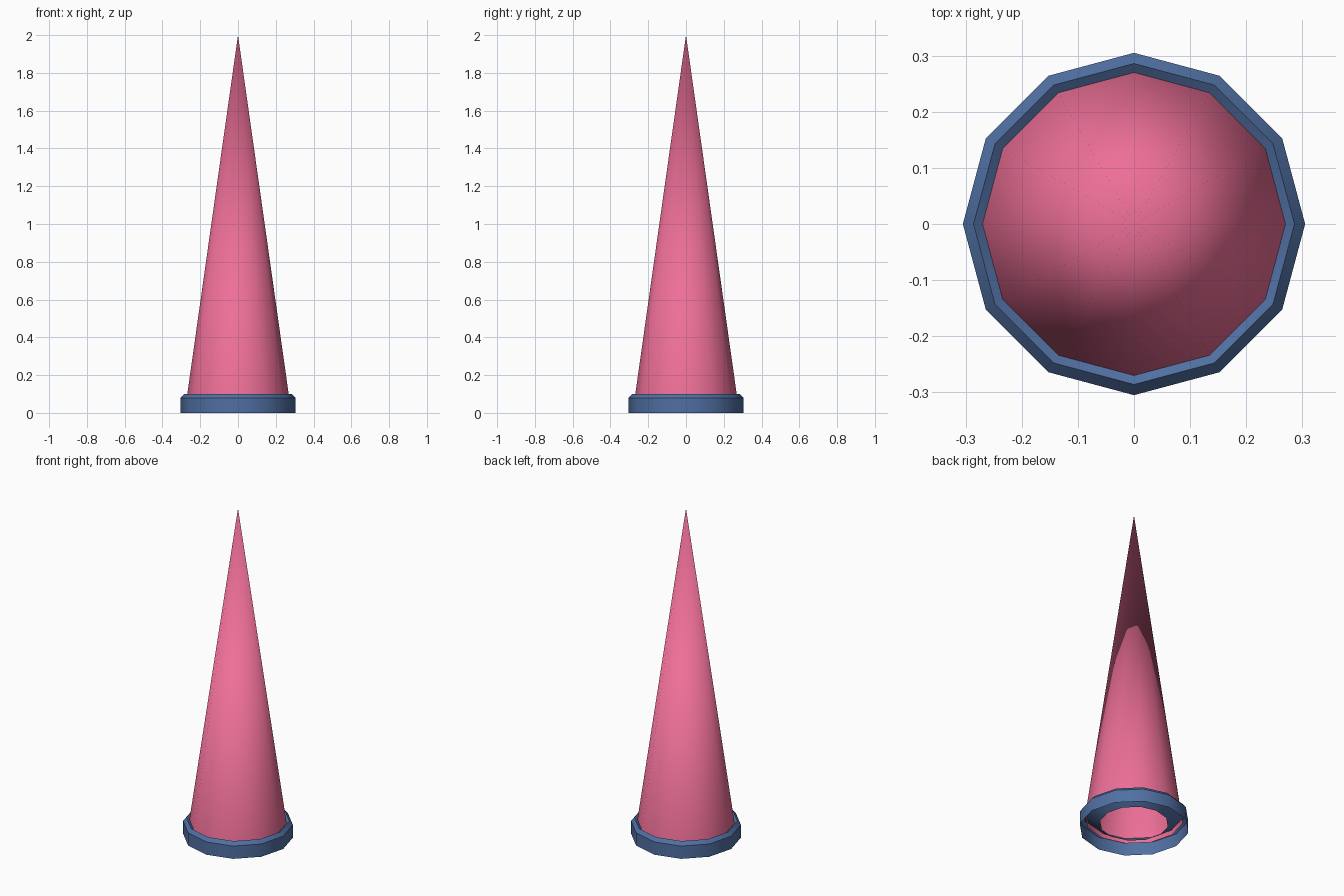
import bpy, bmesh, math

if "Cube" in bpy.data.objects:
    bpy.data.objects.remove(bpy.data.objects["Cube"])

SIDES = 12


def material(name, color):
    m = bpy.data.materials.new(name)
    m.diffuse_color = color
    m.use_nodes = True
    m.node_tree.nodes["Principled BSDF"].inputs["Base Color"].default_value = m.diffuse_color
    return m


def lathe(name, profile, mat):
    """Revolve (radius, z) points into a 12-sided open shell; radius 0 is a tip."""
    bm = bmesh.new()
    rings = []
    for r, z in profile:
        if r == 0:
            rings.append([bm.verts.new((0, 0, z))] * SIDES)
        else:
            rings.append([bm.verts.new((r * math.cos(math.tau * i / SIDES),
                                        r * math.sin(math.tau * i / SIDES), z))
                          for i in range(SIDES)])
    for low, high in zip(rings, rings[1:]):
        for i in range(SIDES):
            j = (i + 1) % SIDES
            corners = [low[i], low[j], high[j], high[i]]
            bm.faces.new(list(dict.fromkeys(corners)))
    mesh = bpy.data.meshes.new(name)
    bm.to_mesh(mesh)
    bm.free()
    mesh.materials.append(mat)
    obj = bpy.data.objects.new(name, mesh)
    bpy.context.collection.objects.link(obj)
    for p in mesh.polygons:
        p.use_smooth = True
    return obj


pink = material("pink", (0.85, 0.16, 0.31, 1))
blue = material("blue", (0.08, 0.16, 0.36, 1))

# tall spike, open underneath
lathe("spike", [(0.274, 0.06), (0, 2.0)], pink)

# base collar: outer wall, chamfer, then a lip sloping inward and down
collar = lathe("base_collar",
               [(0.305, 0), (0.305, 0.078), (0.286, 0.1), (0.19, 0.03)], blue)
bpy.ops.object.select_all(action='DESELECT')
collar.select_set(True)
bpy.context.view_layer.objects.active = collar
bpy.ops.object.shade_smooth_by_angle(angle=math.radians(32))
